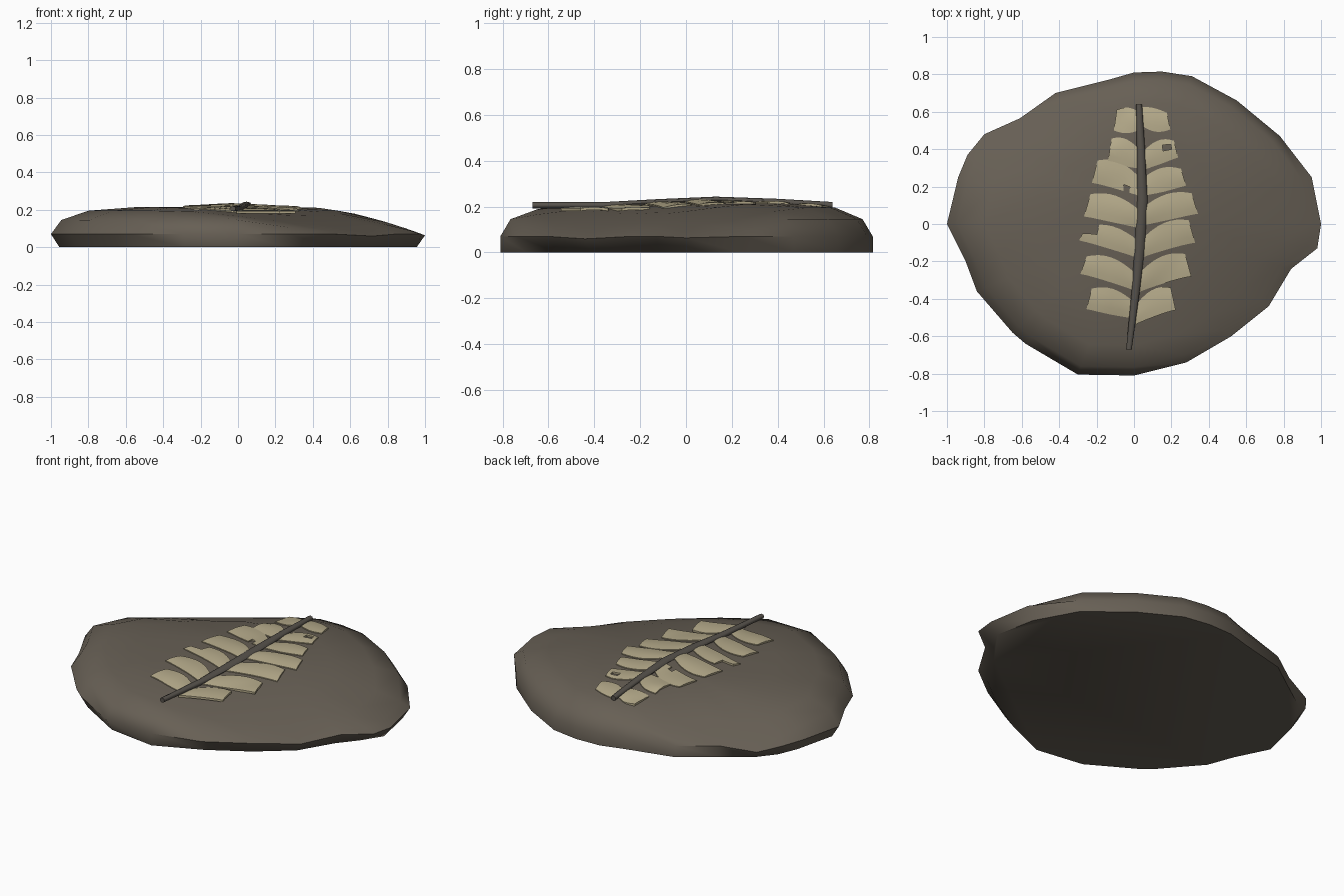
import bpy, bmesh, math
from mathutils import Vector
from mathutils.bvhtree import BVHTree

cube = bpy.data.objects.get("Cube")
if cube:
    bpy.data.objects.remove(cube, do_unlink=True)


def make_material(name, rgb):
    mat = bpy.data.materials.new(name)
    mat.use_nodes = True
    colour = (*rgb, 1)
    mat.diffuse_color = colour
    shader = next(n for n in mat.node_tree.nodes if n.type == 'BSDF_PRINCIPLED')
    shader.inputs["Base Color"].default_value = colour
    shader.inputs["Roughness"].default_value = 0.9
    return mat


def finish(name, bm, material, angle):
    """Turn a bmesh into a shaded, coloured object."""
    bmesh.ops.recalc_face_normals(bm, faces=bm.faces)
    mesh = bpy.data.meshes.new(name)
    bm.to_mesh(mesh)
    bm.free()
    mesh.materials.append(material)
    obj = bpy.data.objects.new(name, mesh)
    bpy.context.collection.objects.link(obj)
    bpy.ops.object.select_all(action='DESELECT')
    obj.select_set(True)
    bpy.context.view_layer.objects.active = obj
    bpy.ops.object.shade_smooth_by_angle(angle=math.radians(angle))


def loft(bm, rings):
    """Bridge rings of points with quads and return the vertex rings."""
    loops = [[bm.verts.new(p) for p in ring] for ring in rings]
    for low, high in zip(loops, loops[1:]):
        for i in range(len(low)):
            j = (i + 1) % len(low)
            bm.faces.new((low[i], low[j], high[j], high[i]))
    return loops


stone = make_material("stone brown", (0.135, 0.115, 0.09))
stem_grey = make_material("stem dark grey", (0.095, 0.085, 0.072))
leaf_tan = make_material("leaf tan", (0.47, 0.41, 0.26))

# Stone slab: an irregular outline lofted through a rounded side profile
outline = [(-1, 0), (-.94, .25), (-.89, .37), (-.8, .48), (-.61, .565),
           (-.42, .7), (-.14, .77), (0, .81), (.15, .815), (.31, .79),
           (.55, .66), (.78, .47), (.95, .25), (1, 0), (.98, -.13),
           (.84, -.24), (.72, -.44), (.52, -.6), (.28, -.74), (0, -.81),
           (-.3, -.805), (-.58, -.64), (-.65, -.58), (-.84, -.36), (-.9, -.2)]
profile = [(1, .07), (.945, .145), (.8, .195), (.55, .218), (.28, .226)]


def slope_cap(x, y):
    """Highest allowed surface, falling away towards the thin sides."""
    side = max(0, x - .4)
    corner = max(0, (x - y) * .707)
    back = max(0, .818 * y - .575 * x - .45)
    return min(.222 - .15 * side - .19 * side ** 2,
               .214 - .23 * corner ** 2,
               .228 + .07 * min(0, y + .1),
               .22 - .35 * back - .2 * back ** 2)


def underside(x, y):
    """Base outline, tucked in at the tips and under the thin front corner."""
    tucked = x > .92 or x < -.7 or (x < -.25 and y < 0)
    scale = .955 if tucked else 1
    if (x - y) * .707 > .6 and y < -.1:
        scale *= .94
    return x * scale, y * scale, 0


rings = [[underside(x, y) for x, y in outline]]
for scale, height in profile:
    rings.append([(x * scale, y * scale,
                   min(height, slope_cap(x * scale, y * scale)))
                  for x, y in outline])
bm = bmesh.new()
loops = loft(bm, rings)
bm.faces.new(loops[0])
peak = bm.verts.new((0, .1, .228))
for a, b in zip(loops[-1], loops[-1][1:] + loops[-1][:1]):
    bm.faces.new((a, b, peak))
surface = BVHTree.FromBMesh(bm)
finish("stone_slab", bm, stone, 55)


def stone_height(x, y):
    hit = surface.ray_cast(Vector((x, y, 1)), Vector((0, 0, -1)))[0]
    return hit.z if hit else 0


# Stem: a gently curved, flattened tube
path = [(.027, .64, .016), (.037, .4, .022), (.045, .13, .027),
        (.03, -.13, .027), (.01, -.35, .022), (-.027, -.67, .015)]


def stem_x(y):
    for (xa, ya, _), (xb, yb, _) in zip(path, path[1:]):
        if yb <= y <= ya:
            return xa + (xb - xa) * (ya - y) / (ya - yb)
    return path[0][0]


rings = []
for x, y, radius in path:
    z = max(.206, stone_height(x, y) + .006)
    rings.append([(x + radius * math.cos(k * math.tau / 8), y,
                   z + .014 * math.sin(k * math.tau / 8)) for k in range(8)])
bm = bmesh.new()
loops = loft(bm, rings)
bm.faces.new(loops[0])
bm.faces.new(loops[-1])
finish("leaf_stem", bm, stem_grey, 60)

# Leaflets: root y, tip x, tip y, tip half width
right_leaflets = [(-.46, -.24, -.4, .055), (-.315, -.27, -.22, .047),
                  (-.14, -.275, -.05, .038), (.02, -.25, .1, .06),
                  (.19, -.21, .28, .06), (.34, -.13, .395, .062),
                  (.55, -.1, .555, .055)]
left_leaflets = [(-.5, .21, -.4, .06), (-.325, .29, -.22, .06),
                 (-.14, .31, -.04, .06), (.035, .325, .11, .055),
                 (.195, .265, .25, .045), (.33, .225, .4, .045),
                 (.58, .185, .55, .045)]
# Broken cells (along, across) in the weathered leaflets
chips = {("right", 2): {(7, 2), (7, 3), (6, 3), (6, 2)},
         ("right", 4): {(2, 0)}, ("left", 5): {(5, 2), (6, 2)}}
LENGTH, WIDTH = 8, 4


def leaflet(side, index, root_y, tip_x, tip_y, tip_half):
    missing = chips.get((side, index), set())
    root_x = stem_x(root_y)
    bm = bmesh.new()
    grid = []
    for i in range(LENGTH + 1):
        s = i / LENGTH
        x = root_x + (tip_x - root_x) * s
        y = root_y + (tip_y - root_y) * (1 - (1 - s) ** 2)
        half = .046 + (tip_half - .046) * s + .018 * math.sin(math.pi * s)
        row = []
        for j in range(WIDTH + 1):
            t = 2 * j / WIDTH - 1
            # lean the cut end and bow the blade slightly
            px = x + (root_x - tip_x) * .06 * t * s
            py = y + half * t
            z = max(.193, stone_height(px, py) + .005) + .005 * (1 - t * t)
            row.append(bm.verts.new((px, py, z)))
        grid.append(row)
    for i in range(LENGTH):
        for j in range(WIDTH):
            if (i, j) not in missing:
                bm.faces.new((grid[i][j], grid[i + 1][j],
                              grid[i + 1][j + 1], grid[i][j + 1]))
    bmesh.ops.delete(bm, geom=[v for v in bm.verts if not v.link_faces],
                     context='VERTS')
    # thicken downwards into the stone
    base = bmesh.ops.extrude_face_region(bm, geom=bm.faces[:])["geom"]
    low = [v for v in base if isinstance(v, bmesh.types.BMVert)]
    bmesh.ops.translate(bm, verts=low, vec=(0, 0, -.012))
    finish(f"{side}_leaflet_{index + 1}", bm, leaf_tan, 35)


for side, table in (("right", right_leaflets), ("left", left_leaflets)):
    for index, row in enumerate(table):
        leaflet(side, index, *row)
